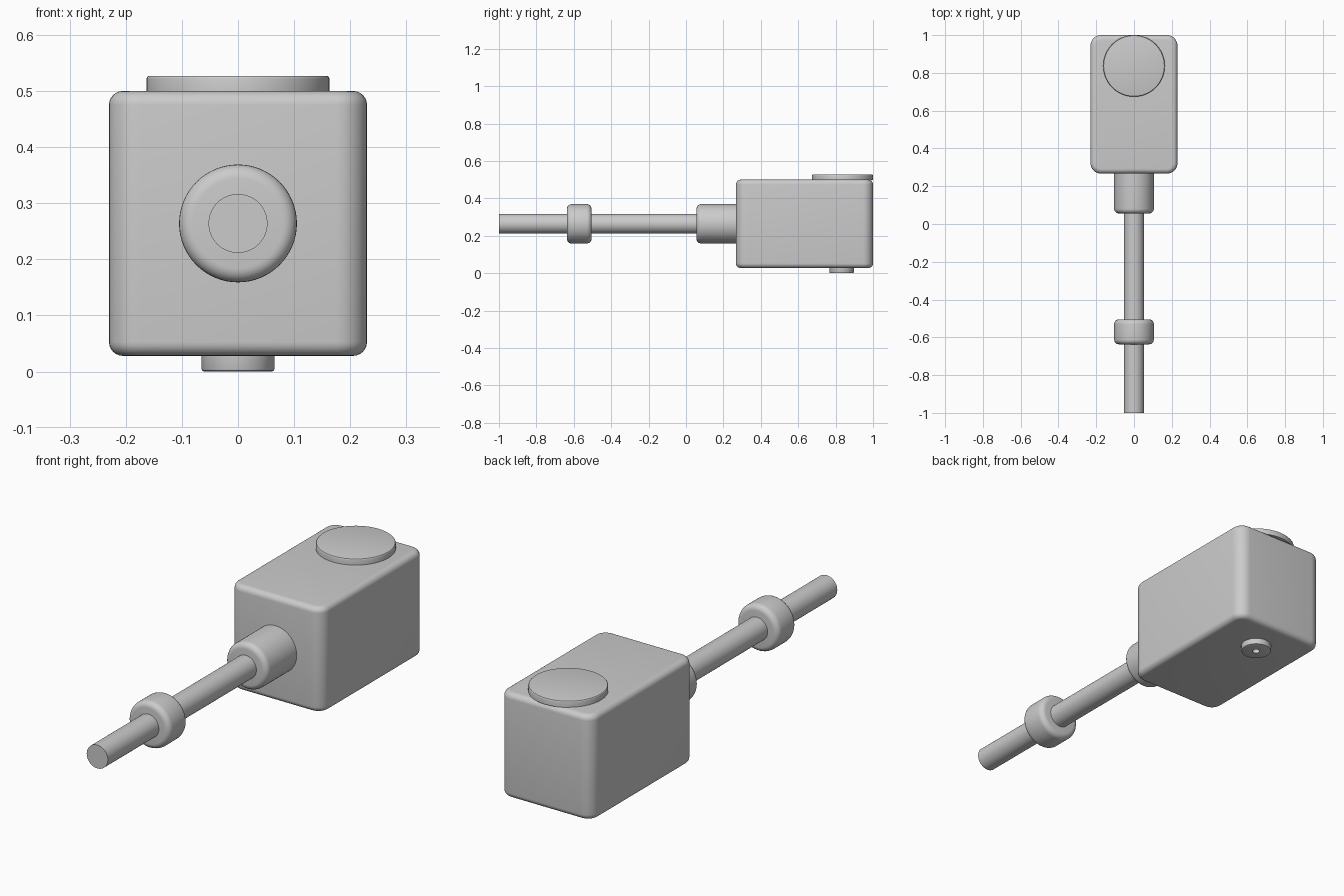
import bpy, bmesh, math
from mathutils import Matrix, Vector

if "Cube" in bpy.data.objects:
    bpy.data.objects.remove(bpy.data.objects["Cube"])


def finish(name, bm):
    bmesh.ops.recalc_face_normals(bm, faces=bm.faces)
    mesh = bpy.data.meshes.new(name)
    bm.to_mesh(mesh)
    bm.free()
    obj = bpy.data.objects.new(name, mesh)
    bpy.context.collection.objects.link(obj)
    bpy.ops.object.select_all(action='DESELECT')
    obj.select_set(True)
    bpy.context.view_layer.objects.active = obj
    bpy.ops.object.shade_smooth_by_angle(angle=math.radians(30))
    return obj


def rounded(r, a0, a1, b0=0.0, b1=0.0, n=6):
    """Solid cylinder profile (radius, height) with rounded rims b0 and b1."""
    pts = [(0, a0)]
    for b, a, s, flip in ((b0, a0, 1, False), (b1, a1, -1, True)):
        if b == 0:
            arc = [(r, a)]
        else:
            t = [math.pi / 2 * i / n for i in range(n + 1)]
            arc = [(r - b + b * math.sin(x), a + s * b * (1 - math.cos(x))) for x in t]
        pts += arc[::-1] if flip else arc
    return pts + [(0, a1)]


def lathe(name, profile, centre, along_y=False, sides=64):
    bm = bmesh.new()
    verts = [bm.verts.new((r, 0, a)) for r, a in profile]
    edges = [bm.edges.new(p) for p in zip(verts, verts[1:])]
    bmesh.ops.spin(bm, geom=verts + edges, cent=(0, 0, 0), axis=(0, 0, 1),
                   angle=math.tau, steps=sides)
    bmesh.ops.remove_doubles(bm, verts=bm.verts, dist=1e-5)
    if along_y:
        bm.transform(Matrix.Rotation(-math.pi / 2, 4, 'X'))
    bm.transform(Matrix.Translation(centre))
    return finish(name, bm)


# Main housing: wide rounding on upright edges, tighter on the top and bottom rims
lo, hi = Vector((-0.23, 0.267, 0.028)), Vector((0.23, 1.0, 0.50))
bm = bmesh.new()
bmesh.ops.create_cube(bm, size=1)
bm.transform(Matrix.Translation((lo + hi) / 2) @ Matrix.Diagonal((*(hi - lo), 1)))
upright = [e for e in bm.edges if abs(e.verts[0].co.z - e.verts[1].co.z) > 0.1]
bmesh.ops.bevel(bm, geom=upright, offset=0.055, segments=8, profile=0.5, affect='EDGES')
rims = [e for e in bm.edges if abs(e.verts[0].co.z - e.verts[1].co.z) < 1e-4]
bmesh.ops.bevel(bm, geom=rims, offset=0.025, segments=6, profile=0.5, affect='EDGES')
finish("housing", bm)

# Round cap on top
lathe("top_cap", rounded(0.163, 0.499, 0.527, 0, 0.005, 3), (0, 0.837, 0))

# Bottom foot with a small centre hole
lathe("bottom_foot", [(0, 0.02), (0.016, 0.02), (0.016, 0), (0.060, 0), (0.0635, 0.0015),
                      (0.065, 0.005), (0.065, 0.04), (0, 0.04)], (0, 0.832, 0))

# Rod with its socket and ring, all on one axis along y
axis = (0, 0, 0.264)
lathe("rod", rounded(0.0525, -1.0, 0.28), axis, True)
lathe("socket", rounded(0.105, 0.056, 0.28, 0.025), axis, True)
lathe("ring", rounded(0.105, -0.637, -0.505, 0.025, 0.025), axis, True)
